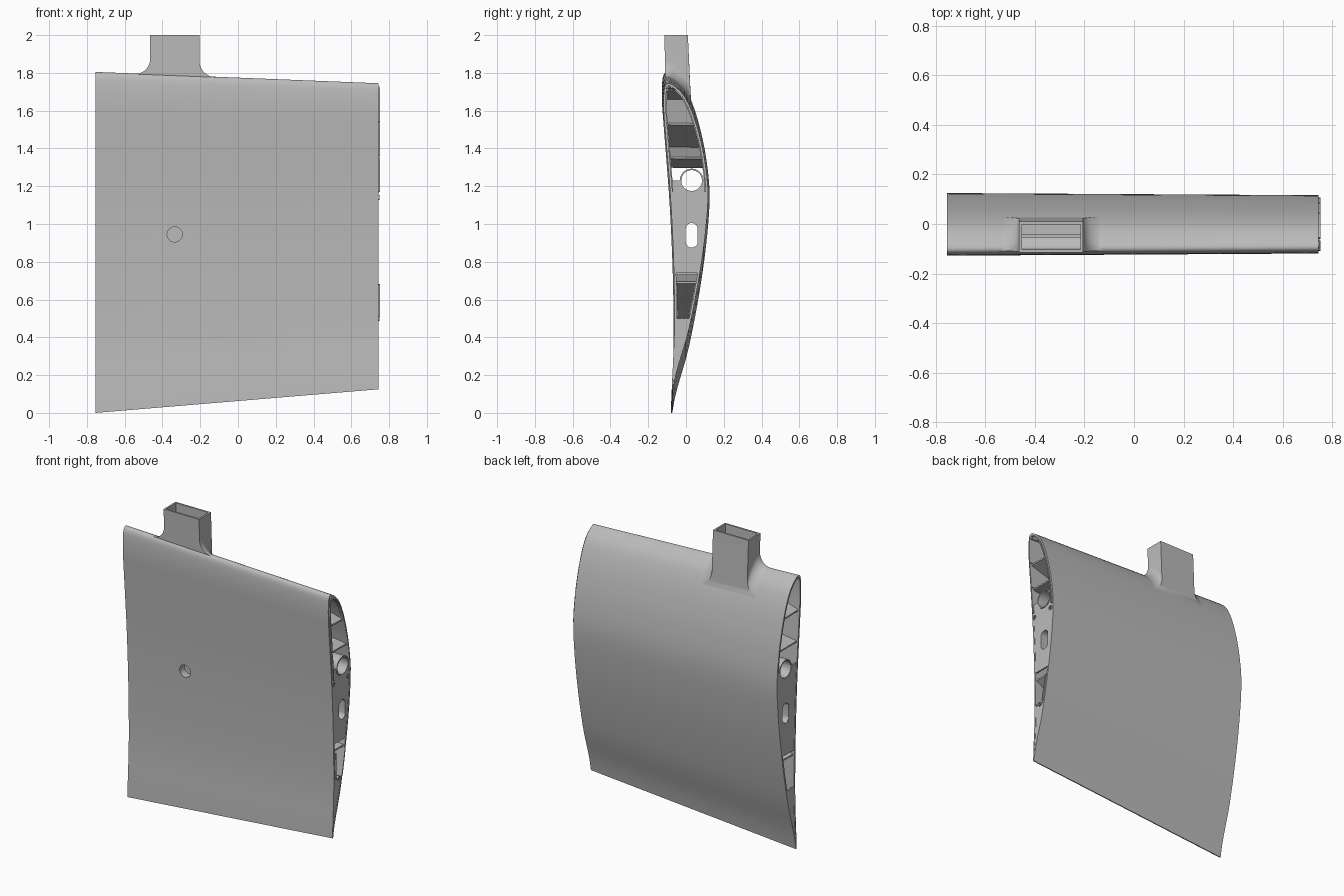
import bpy, bmesh, math
from mathutils import Vector

cube = bpy.data.objects.get("Cube")
if cube:
    bpy.data.objects.remove(cube, do_unlink=True)

grey = bpy.data.materials.new("plain grey")
grey.use_nodes = True
grey.diffuse_color = (0.5, 0.5, 0.5, 1)
grey.node_tree.nodes["Principled BSDF"].inputs["Base Color"].default_value = grey.diffuse_color

ROOT, TIP = -0.755, 0.745      # span ends along x
SKIN = 0.012

# Section offsets, from the back tail over the nose to the front tail
KNOTS = [-.073, .014, .073, .11, .125, .106, .072, .032, -.012, -.064, -.1,
         -.12, -.127, -.127, -.118, -.105, -.09, -.077, -.068, -.066, -.08]


def profile(v, x):
    """Point on the wing surface; v = -1 back tail, 0 nose, 1 front tail."""
    f = (v + 1) * 10
    i = max(0, min(19, int(f)))
    t = f - i
    a, b, c, d = (KNOTS[max(0, min(20, i + j))] for j in (-1, 0, 1, 2))
    y = b + .5 * t * (c - a + t * (2*a - 5*b + 4*c - d + t * (3*(b - c) + d - a)))
    k = (x - ROOT) / (TIP - ROOT)
    return Vector((x, y * (1 - .07 * k), .125 * k + (1.805 - .185 * k) * (1 - v * v)))


def inner(v, x, depth=SKIN):
    """Surface point moved inwards."""
    p = profile(v, x)
    t = profile(min(1, v + .01), x) - profile(max(-1, v - .01), x)
    if abs(v) > .5:
        depth = min(depth, .35 * (profile(-abs(v), x).y - profile(abs(v), x).y))
    return p + Vector((0, -t.z, t.y)).normalized() * depth


def frac(z):
    """Chord fraction of a height measured at the tip."""
    return (z - .125) / 1.62


def loft(name, rings, cyclic=False, caps=False):
    bm = bmesh.new()
    vs = [[bm.verts.new(p) for p in r] for r in rings]
    n = len(vs[0])
    for a, b in zip(vs, vs[1:] + ([vs[0]] if cyclic else [])):
        for i in range(n):
            j = (i + 1) % n
            bm.faces.new((a[i], a[j], b[j], b[i]))
    if caps:
        bm.faces.new(vs[0])
        bm.faces.new(vs[-1])
    bmesh.ops.recalc_face_normals(bm, faces=bm.faces)
    me = bpy.data.meshes.new(name)
    bm.to_mesh(me)
    bm.free()
    me.materials.append(grey)
    ob = bpy.data.objects.new(name, me)
    bpy.context.collection.objects.link(ob)
    return ob


def activate(ob):
    bpy.ops.object.select_all(action='DESELECT')
    ob.select_set(True)
    bpy.context.view_layer.objects.active = ob


def cut(ob, cutter):
    m = ob.modifiers.new("cut", 'BOOLEAN')
    m.object, m.operation, m.solver = cutter, 'DIFFERENCE', 'EXACT'
    activate(ob)
    bpy.ops.object.modifier_apply(modifier=m.name)


def stadium(x, y, z, r, half=0):
    """Rounded slot outline standing in the y-z plane; a circle when half is 0."""
    pts = []
    for i in range(32):
        a = math.tau * (i + .5) / 32
        pts.append(Vector((x, y + r * math.cos(a),
                           z + r * math.sin(a) + math.copysign(half, math.sin(a)))))
    return pts


def tube(name, x0, x1, y, z, r, half=0, wall=.008):
    return loft(name, [stadium(x0, y, z, r + wall, half), stadium(x1, y, z, r + wall, half),
                       stadium(x1, y, z, r, half), stadium(x0, y, z, r, half)], cyclic=True)


def plate(name, z0, z1, x0, x1):
    """Rib slice filling the section between two heights."""
    s0, s1 = max(0.01, frac(z0)), frac(z1)
    us = [math.sqrt(1 - s0 - (s1 - s0) * i / 16) for i in range(17)]
    vs = [-u for u in us] + us[::-1]
    return loft(name, [[inner(v, x, .006) for v in vs] for x in (x0, x1)], caps=True)


def wall(name, x0, z0, x1, z1):
    """Spanwise web joining the front and back skins."""
    ends = []
    for x, z in ((x0, z0), (x1, z1)):
        u = math.sqrt(1 - frac(z))
        a, b = inner(-u, x, .008), inner(u, x, .008)
        d = Vector((0, 0, .005))
        ends.append([a - d, a + d, b + d, b - d])
    return loft(name, ends, caps=True)


def box(name, x0, x1, y0, y1, z0, z1):
    return loft(name, [[(x, y0, z0), (x, y1, z0), (x, y1, z1), (x, y0, z1)]
                       for x in (x0, x1)], caps=True)


parts = []

# Hollow wing skin
params = [i / 48 for i in range(-48, 49)]
skin = loft("wing_skin", [[f(v, x) for v in params] for f, x in
            ((profile, ROOT), (profile, TIP), (inner, TIP), (inner, ROOT))], cyclic=True)
parts.append(skin)

# Blind round socket in the front skin
def disc(y, r):
    return [Vector((p.y, y, p.z)) for p in stadium(0, -.335, .945, r)]

drill = loft("socket_cutter", [disc(-.2, .04), disc(-.03, .04)], caps=True)
drill.hide_render = True
cut(skin, drill)
bpy.data.objects.remove(drill, do_unlink=True)
parts.append(loft("front_socket", [disc(-.075, .04), disc(-.02, .04)]))
parts.append(loft("socket_floor", [disc(-.025, .042), disc(-.02, .042)], caps=True))

# Through tubes along the span
parts.append(tube("round_spar_tube", ROOT + .004, TIP + .002, .03, 1.23, .055))
parts.append(tube("cable_slot_tube", ROOT + .004, TIP - .002, .03, .94, .032, .033, .005))

# End ribs, opened where the tubes pass
cutters = [loft("tube_cutter", [stadium(x, .03, 1.23, .058) for x in (-1, 1)], caps=True),
           loft("slot_cutter", [stadium(x, .03, .94, .034, .033) for x in (-1, 1)], caps=True)]
for c in cutters:
    c.hide_render = True
for side, x0, x1 in (("left", TIP - .012, TIP - .002), ("right", ROOT + .002, ROOT + .012)):
    middle = plate(side + "_middle_rib", .74 if side == "left" else .72, 1.23, x0, x1)
    for c in cutters:
        cut(middle, c)
    parts += [middle, plate(side + "_tail_rib", 0, .5, x0, x1)]
for c in cutters:
    bpy.data.objects.remove(c, do_unlink=True)

# Zigzag webs inside, mirrored bay by bay
BAYS = 4
step = (TIP - ROOT - .02) / BAYS
upper = [1.73, 1.65, 1.53, 1.40, 1.35, 1.30]
lower = [.74, .69, .50]
for bay in range(BAYS):
    outer, deep = TIP - .01 - bay * step, TIP - .01 - (bay + 1) * step
    if bay % 2:
        outer, deep = deep, outer
    for zs, start in ((upper, 0), (lower, 1)):
        for i in range(len(zs) - 1):
            xs = (outer, deep) if (i + start) % 2 == 0 else (deep, outer)
            parts.append(wall("zigzag_web", xs[0], zs[i], xs[1], zs[i + 1]))
parts.append(wall("middle_spar", ROOT + .005, 1.12, TIP - .005, 1.12))

# Thin locating lips around the tip openings
for z0, z1 in ((1.17, 1.35), (1.36, 1.53), (1.54, 1.72), (.51, .68)):
    for sign in (-1, 1):
        vs = [sign * math.sqrt(1 - frac(z0 + (z1 - z0) * i / 8)) for i in range(9)]
        parts.append(loft("locating_lip", [
            [inner(v, x, .010) for v in vs] + [inner(v, x, .017) for v in vs[::-1]]
            for x in (TIP - .012, TIP + .008)], caps=True))

# Small pin bosses at the tip
for y, z in ((-.065, 1.14), (.09, 1.14), (-.01, .5), (-.085, 1.715)):
    parts.append(tube("pin_boss", TIP - .04, TIP + .004, y, z, .008, wall=.006))

# Neck: straight collar with fillets that follow the nose
CX, HALF, FILLET, TOP = -.335, .13, .085, 2.0


def nose_height(y, x):
    lo, hi = -.6, 0.0
    for _ in range(30):
        mid = (lo + hi) / 2
        if profile(mid, x).y > y:
            lo = mid
        else:
            hi = mid
    return profile(hi, x).z


def neck_ring(half, lift, front, back, level=None):
    ring = []
    for sign in (1, -1):
        for i in range(13)[::sign]:
            y = front + (back - front) * i / 12
            x = CX + sign * half
            ring.append((x, y, level or nose_height(y, x) + lift))
    return ring


rings = []
for i in range(11):
    a = i / 10 * math.pi / 2
    rings.append(neck_ring(HALF + FILLET * (1 - math.sin(a)),
                           FILLET * (1 - math.cos(a)) - .003,
                           -.109 - .002 * i / 10, .03 - .008 * i / 10))
rings += [neck_ring(HALF, 0, -.115, .01, TOP),
          neck_ring(HALF - SKIN, 0, -.103, -.002, TOP),
          neck_ring(HALF - SKIN, 0, -.098, .004, 1.70)]
parts.append(loft("neck", rings))
parts.append(box("neck_divider", CX - HALF + .005, CX + HALF - .005, -.055, -.042, 1.72, 1.96))
parts.append(box("neck_ledge", CX - HALF + .005, CX + HALF - .005, -.045, .005, 1.84, 1.86))

# Smooth curved faces, keep edges sharp
for ob in parts:
    activate(ob)
    bpy.ops.object.shade_smooth_by_angle(angle=math.radians(30))
